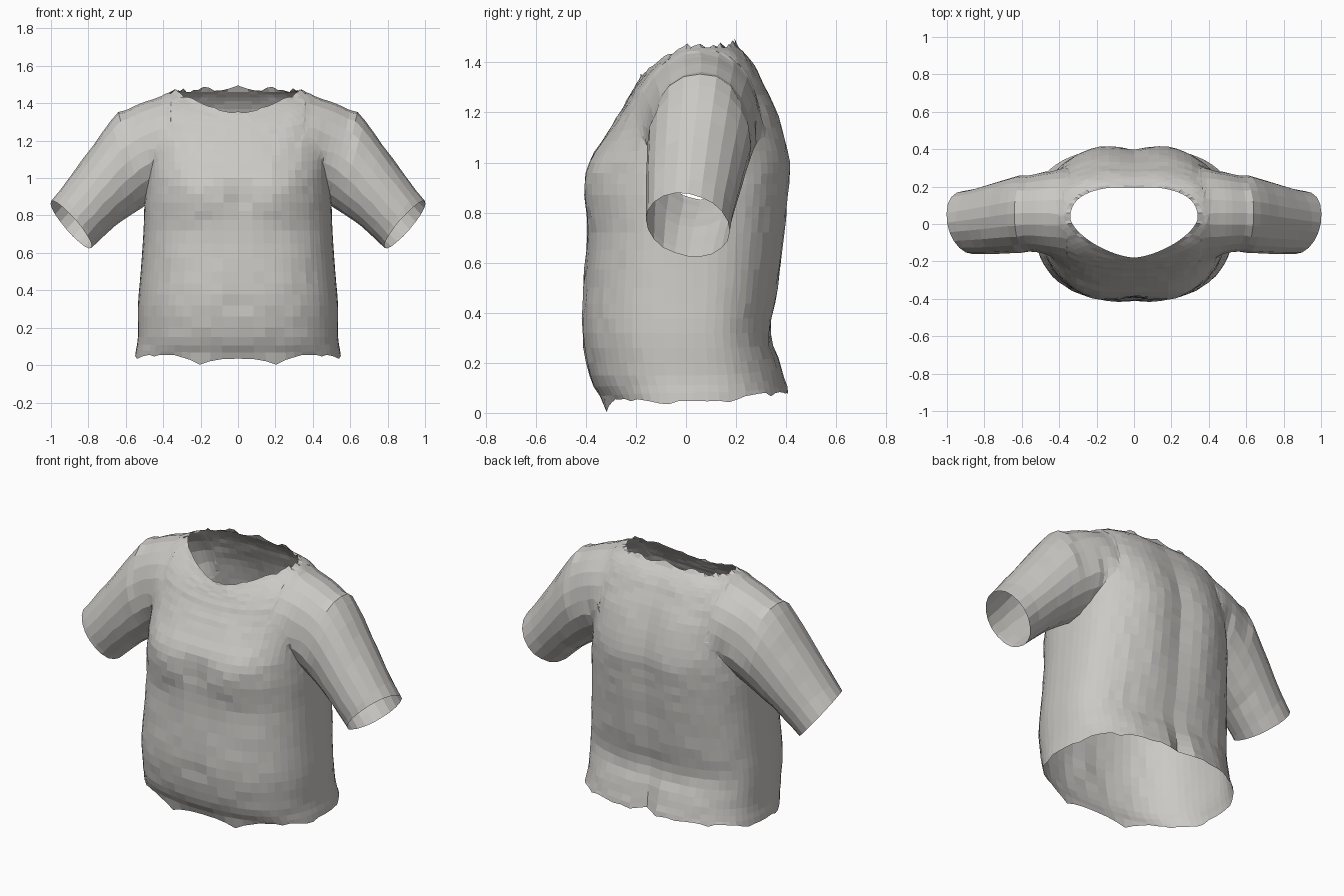
import bpy, bmesh, random
from math import sin, cos, pi, exp
from mathutils import Vector

random.seed(4)
cube = bpy.data.objects.get("Cube")
if cube:
    bpy.data.objects.remove(cube)

fabric = bpy.data.materials.new("warm grey fabric")
fabric.use_nodes = True
grey = (0.6, 0.585, 0.56, 1)
fabric.diffuse_color = grey
fabric.node_tree.nodes["Principled BSDF"].inputs["Base Color"].default_value = grey


def smooth_keys(keys, steps):
    """Catmull-Rom interpolation between rows of key values."""
    rows = []
    for i in range(len(keys) - 1):
        a, b, c, d = (keys[min(max(i + k, 0), len(keys) - 1)] for k in (-1, 0, 1, 2))
        for s in range(steps):
            t = s / steps
            rows.append([q + t / 2 * (r - p + t * (2*p - 5*q + 4*r - w + t * (3*q - 3*r + w - p)))
                         for p, q, r, w in zip(a, b, c, d)])
    return rows + [list(keys[-1])]


def bump(value, centre, width):
    return exp(-((value - centre) / width) ** 2)


def loft(name, rings, poles):
    """Skin the rings and close each end with a fan to a pole."""
    bm = bmesh.new()
    loops = [[bm.verts.new(p) for p in ring] for ring in rings]
    n = len(loops[0])
    for low, high in zip(loops, loops[1:]):
        for j in range(n):
            k = (j + 1) % n
            bm.faces.new((low[j], low[k], high[k], high[j]))
    for loop, pole in zip((loops[0], loops[-1]), poles):
        tip = bm.verts.new(pole)
        for j in range(n):
            bm.faces.new((loop[j], loop[(j + 1) % n], tip))
    bmesh.ops.recalc_face_normals(bm, faces=bm.faces)
    mesh = bpy.data.meshes.new(name)
    bm.to_mesh(mesh)
    bm.free()
    mesh.materials.append(fabric)
    obj = bpy.data.objects.new(name, mesh)
    bpy.context.collection.objects.link(obj)
    return obj


# Torso rows: front z, side z, back z, half width, front y, back y, front roundness
TORSO = [
    (.04, .06, .085, .55, -.33, .41, .8),
    (.15, .15, .18, .535, -.385, .385, .8),
    (.32, .32, .32, .535, -.415, .34, .8),
    (.5, .5, .5, .52, -.41, .37, .8),
    (.72, .72, .72, .505, -.395, .395, .8),
    (.87, .87, .87, .5, -.4, .41, .8),
    (1.0, 1.0, 1.0, .49, -.385, .415, .8),
    (1.12, 1.14, 1.14, .49, -.315, .385, .8),
    (1.2, 1.27, 1.27, .495, -.265, .335, .85),
    (1.27, 1.37, 1.37, .48, -.225, .285, .9),
    (1.31, 1.435, 1.43, .43, -.2, .245, 1.1),
    (1.35, 1.465, 1.47, .34, -.18, .2, 1.3),
]
SEGMENTS = 64
rows = smooth_keys(TORSO, 3)
torso_rings = []
for i, (zf, zs, zb, half, yf, yb, power) in enumerate(rows):
    # mirrored wrinkle noise, stronger along the torn hem and collar
    edge = i in (0, len(rows) - 1)
    noise = [random.uniform(-1, 1) for _ in range(SEGMENTS // 2 + 1)]
    ring = []
    for j in range(SEGMENTS):
        a = 2 * pi * j / SEGMENTS - pi / 2
        c, s = cos(a), sin(a)
        if j % (SEGMENTS // 2) == 0:
            c = 0
        n = noise[min(j, SEGMENTS - j)]
        e = power if s < 0 else .8
        x = half * abs(c) ** e * (1 if c > 0 else -1)
        mid = .03
        y = mid + ((yf - mid) * abs(s) ** e if s < 0 else (yb - mid) * s ** e)
        z = zs + ((zf if s < 0 else zb) - zs) * s * s
        if s < 0:
            # chest swell, breastbone crease and navel
            y -= .022 * bump(abs(x), .24, .14) * bump(z, .92, .13)
            y += .02 * bump(x, 0, .04) * bump(z, .88, .08)
            y += .012 * bump(x, 0, .04) * bump(z, .33, .04)
        else:
            # spine groove, seat cleft and shoulder blades
            y -= .022 * bump(x, 0, .08) * bump(z, .9, .5)
            y -= .04 * bump(x, 0, .035) * bump(z, .08, .15)
            y += .01 * bump(abs(x), .22, .12) * bump(z, 1.0, .3)
        if edge:
            z += n * (.018 if i and s > -.5 else .01)
            if i == 0:
                z -= .035 * bump(abs(x), .19, .05) * (s < 0)
                z -= .02 * bump(abs(x), .55, .03)
            else:
                z += .025 * bump(x, 0, .03) * (s > 0)
        else:
            y += .003 * n
        ring.append((x, y, z))
    torso_rings.append(ring)
hem_pole, neck_pole = Vector((0, .03, -.2)), Vector((0, .03, 1.65))
shirt = loft("short_sleeved_shirt", torso_rings, (hem_pole, neck_pole))

# Sleeve rows: top x, top z, underside x, underside z, front y, back y
SLEEVE = [
    (.37, 1.455, .35, .98, -.2, .32),
    (.46, 1.445, .4, .92, -.185, .305),
    (.57, 1.41, .46, .88, -.165, .285),
    (.68, 1.31, .54, .825, -.155, .26),
    (.83, 1.1, .66, .74, -.16, .22),
    (1.0, .875, .785, .625, -.16, .175),
]
ARM_SEGMENTS = 20
arm_rows = smooth_keys(SLEEVE, 3)
sleeve_noise = [[random.uniform(-.003, .003) for _ in range(ARM_SEGMENTS)] for _ in arm_rows]
poles = [hem_pole, neck_pole]
for side, name in ((1, "left_sleeve"), (-1, "right_sleeve")):
    rings = []
    for i, (tx, tz, bx, bz, yf, yb) in enumerate(arm_rows):
        ring = []
        for j in range(ARM_SEGMENTS):
            a = 2 * pi * j / ARM_SEGMENTS
            up, out = (1 + cos(a)) / 2, (1 + sin(a)) / 2
            n = sleeve_noise[i][j]
            # the cuff is cut shorter at the front than at the back
            skew = .035 * sin(a) if i == len(arm_rows) - 1 else 0
            ring.append((side * (bx + (tx - bx) * up + min(n, 0) + .78 * skew),
                         yf + (yb - yf) * out, bz + (tz - bz) * up + n - .63 * skew))
        rings.append(ring)
    cuff_pole = Vector((side * 1.05, 0, .6))
    poles.append(cuff_pole)
    sleeve = loft(name, rings, (Vector((side * .37, .06, 1.2)), cuff_pole))
    join = shirt.modifiers.new(name, 'BOOLEAN')
    join.operation, join.solver, join.object = 'UNION', 'EXACT', sleeve
    bpy.context.view_layer.objects.active = shirt
    bpy.ops.object.modifier_apply(modifier=name)
    bpy.data.objects.remove(sleeve)

# Open the hem, collar and cuffs by removing the end fans
bm = bmesh.new()
bm.from_mesh(shirt.data)
tips = [v for v in bm.verts if any((v.co - p).length < .001 for p in poles)]
bmesh.ops.delete(bm, geom=tips, context='VERTS')

# Blend the shoulders into the chest and back above the armpit creases
bmesh.ops.remove_doubles(bm, verts=[v for v in bm.verts if not v.is_boundary], dist=.008)
bmesh.ops.triangulate(bm, faces=[f for f in bm.faces if len(f.verts) > 4])
shoulders = [v for v in bm.verts if .36 < abs(v.co.x) < .62 and v.co.z > 1.08 and not v.is_boundary]
for _ in range(8):
    bmesh.ops.smooth_vert(bm, verts=shoulders, factor=.5,
                          use_axis_x=True, use_axis_y=True, use_axis_z=True)
bm.to_mesh(shirt.data)
bm.free()
for face in shirt.data.polygons:
    face.use_smooth = False
